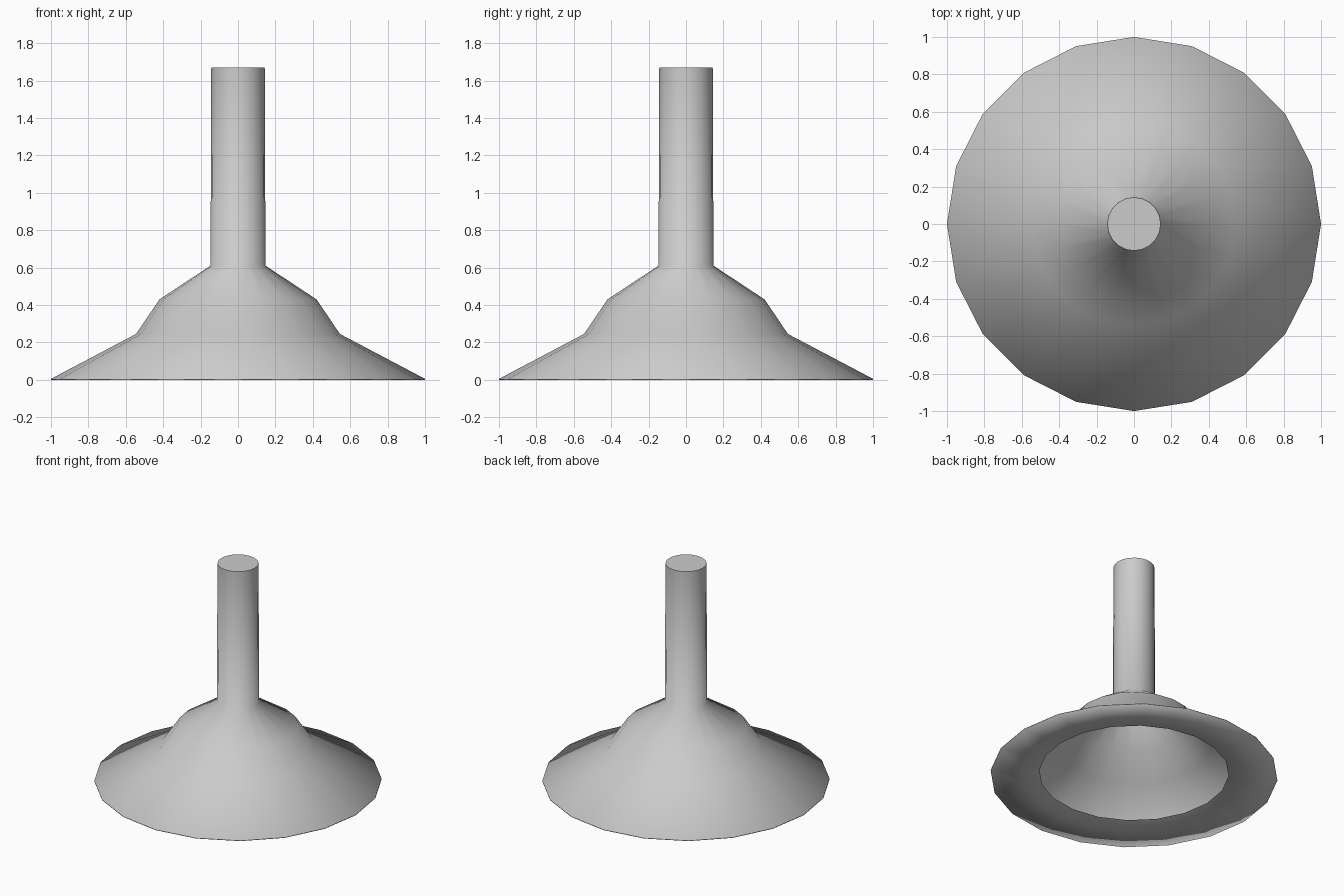
import bpy, bmesh, math

if "Cube" in bpy.data.objects:
    bpy.data.objects.remove(bpy.data.objects["Cube"])


def lathe(name, profile, sides):
    """Revolve (radius, z) points around z, listed from top to bottom."""
    bm = bmesh.new()
    rings = []
    for r, z in profile:
        if r == 0:
            rings.append([bm.verts.new((0, 0, z))] * sides)
        else:
            rings.append([bm.verts.new((r * math.cos(2 * math.pi * i / sides),
                                        r * math.sin(2 * math.pi * i / sides), z))
                          for i in range(sides)])
    for a, b in zip(rings, rings[1:]):
        for i in range(sides):
            j = (i + 1) % sides
            bm.faces.new(list(dict.fromkeys((b[i], b[j], a[j], a[i]))))
    mesh = bpy.data.meshes.new(name)
    bm.to_mesh(mesh)
    bm.free()
    obj = bpy.data.objects.new(name, mesh)
    bpy.context.collection.objects.link(obj)
    bpy.ops.object.select_all(action='DESELECT')
    obj.select_set(True)
    bpy.context.view_layer.objects.active = obj
    bpy.ops.object.shade_smooth_by_angle(angle=math.radians(80))
    for e in mesh.edges:
        # The rim fold is shaded softly like the rest of the rubber
        if all(mesh.vertices[v].co.z < 0.1 for v in e.vertices):
            e.use_edge_sharp = False
    return obj


# Plunger: handle, neck and bell as one thin skin, rim folded under, open below
lathe("plunger", [
    (0, 1.67), (0.143, 1.67), (0.147, 0.61), (0.42, 0.43), (0.545, 0.245),
    (1.0, 0.005), (1.0, 0.0), (0.75, 0.0), (0.66, 0.022)], 20)
